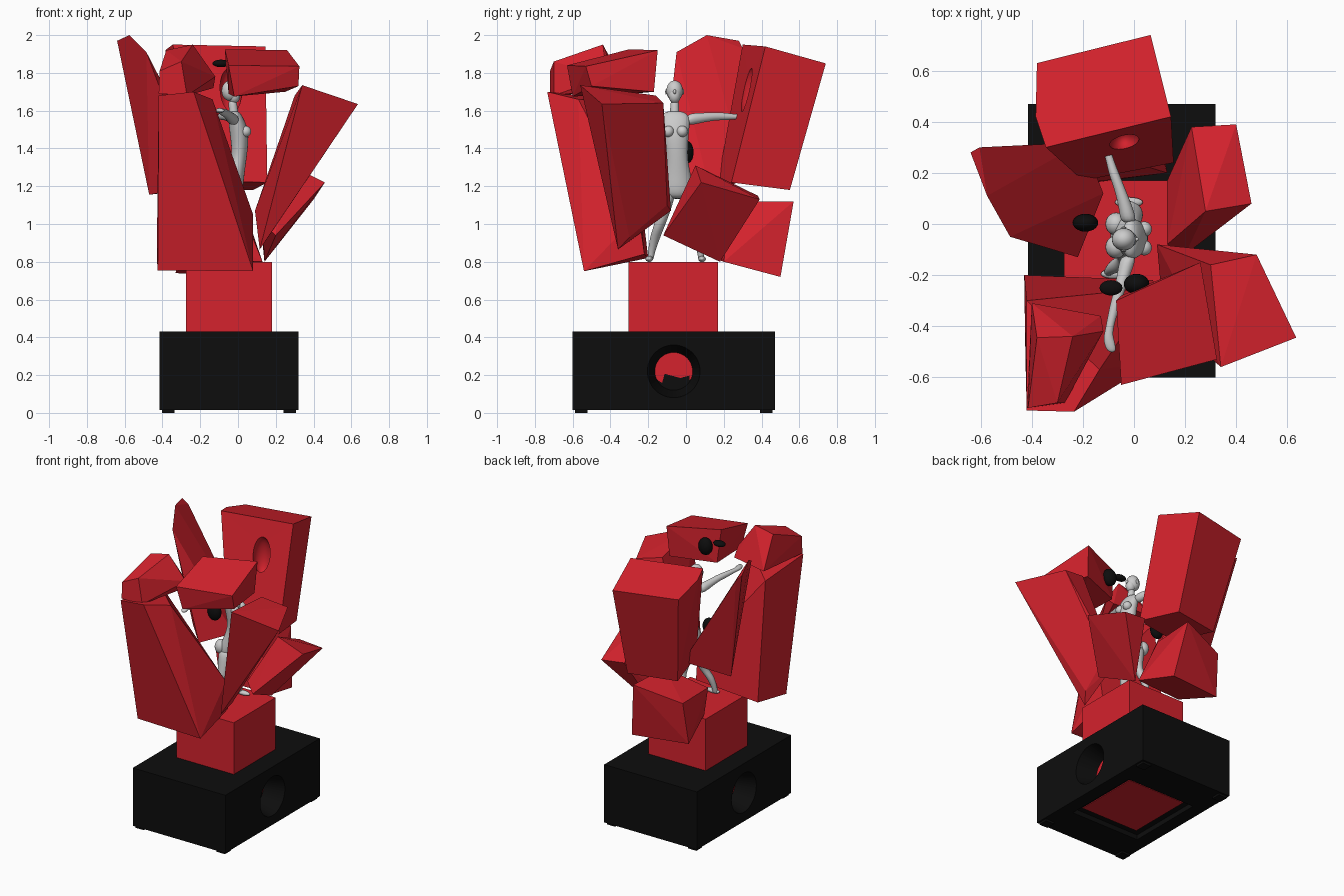
import bpy, bmesh, math
from mathutils import Vector, Matrix

cube = bpy.data.objects.get("Cube")
if cube:
    bpy.data.objects.remove(cube, do_unlink=True)


def material(name, rgb, rough=0.6):
    m = bpy.data.materials.new(name)
    m.use_nodes = True
    m.diffuse_color = (*rgb, 1)
    shader = next(n for n in m.node_tree.nodes if n.type == 'BSDF_PRINCIPLED')
    shader.inputs["Base Color"].default_value = (*rgb, 1)
    shader.inputs["Roughness"].default_value = rough
    return m


RED = material("red", (0.66, 0.016, 0.026))
BLACK = material("black", (0.004, 0.004, 0.004))
GREY = material("pale grey", (0.6, 0.6, 0.6))


def finish(name, bm, mat, smooth=False):
    bmesh.ops.recalc_face_normals(bm, faces=bm.faces)
    mesh = bpy.data.meshes.new(name)
    bm.to_mesh(mesh)
    bm.free()
    mesh.materials.append(mat)
    for p in mesh.polygons:
        p.use_smooth = smooth
    ob = bpy.data.objects.new(name, mesh)
    bpy.context.collection.objects.link(ob)
    return ob


def apply_modifiers(ob):
    graph = bpy.context.evaluated_depsgraph_get()
    mesh = bpy.data.meshes.new_from_object(ob.evaluated_get(graph))
    ob.modifiers.clear()
    ob.data = mesh


def box(name, low, high, mat):
    low, high = Vector(low), Vector(high)
    bm = bmesh.new()
    bmesh.ops.create_cube(bm, size=1)
    bmesh.ops.scale(bm, vec=high - low, verts=bm.verts)
    bmesh.ops.translate(bm, vec=(low + high) / 2, verts=bm.verts)
    return finish(name, bm, mat)


def block(name, *corners):
    """Rough stone: the convex shape around its corners."""
    bm = bmesh.new()
    for c in corners:
        bm.verts.new(c)
    result = bmesh.ops.convex_hull(bm, input=bm.verts)
    loose = [v for v in bm.verts if not v.link_faces]
    bmesh.ops.delete(bm, geom=loose, context='VERTS')
    bmesh.ops.dissolve_limit(bm, angle_limit=math.radians(4),
                             verts=bm.verts, edges=bm.edges)
    return finish(name, bm, RED)


def ball(name, centre, radii, mat):
    bm = bmesh.new()
    bmesh.ops.create_uvsphere(bm, u_segments=20, v_segments=12, radius=1)
    bmesh.ops.scale(bm, vec=radii, verts=bm.verts)
    bmesh.ops.translate(bm, vec=centre, verts=bm.verts)
    return finish(name, bm, mat, True)


def cone(name, centre, r_outer, r_inner, depth, side):
    """Frustum along x, its wide end facing the given side."""
    bm = bmesh.new()
    bmesh.ops.create_cone(bm, cap_ends=True, segments=48, radius1=r_inner,
                          radius2=r_outer, depth=depth)
    bmesh.ops.rotate(bm, matrix=Matrix.Rotation(side * math.pi / 2, 3, 'Y'),
                     verts=bm.verts)
    bmesh.ops.translate(bm, vec=centre, verts=bm.verts)
    return finish(name, bm, BLACK)


def carve(ob, *cutters):
    for c in cutters:
        c.hide_render = True
        mod = ob.modifiers.new("cut", 'BOOLEAN')
        mod.object, mod.operation, mod.solver = c, 'DIFFERENCE', 'EXACT'
    apply_modifiers(ob)
    for c in cutters:
        bpy.data.objects.remove(c, do_unlink=True)


def loft(name, axis, rings, segments=10):
    """Soft limb through elliptical rings (x, y, z, radius, radius)."""
    bm = bmesh.new()
    rows = []
    for x, y, z, ra, rb in rings:
        row = []
        for i in range(segments):
            a = math.tau * i / segments
            u, v = ra * math.cos(a), rb * math.sin(a)
            offset = (u, v, 0) if axis == 'Z' else (u, 0, v)
            row.append(bm.verts.new(Vector((x, y, z)) + Vector(offset)))
        rows.append(row)
    for a, b in zip(rows, rows[1:]):
        for i in range(segments):
            j = (i + 1) % segments
            bm.faces.new((a[i], a[j], b[j], b[i]))
    bm.faces.new(rows[0])
    bm.faces.new(rows[-1])
    ob = finish(name, bm, GREY, True)
    ob.modifiers.new("soft", 'SUBSURF').levels = 2
    apply_modifiers(ob)


# Plinth with countersunk side holes and a recess underneath
base = box("base", (-.415, -.6, .015), (.32, .47, .43), BLACK)
carve(base,
      cone("hole_left", (.251, -.065, .22), .14, .1, .142, 1),
      cone("hole_right", (-.346, -.065, .22), .14, .1, .142, -1),
      box("recess", (-.32, -.35, 0), (.225, .215, .05), BLACK))
box("pedestal", (-.275, -.305, .045), (.18, .17, .8), RED)
for x in (-.37, .275):
    for y in (-.555, .425):
        box("foot", (x - .033, y - .033, 0), (x + .033, y + .033, .02), BLACK)

# Ring of broken blocks
back = block("back_block",
             (-.38, .63, 1.86), (.065, .74, 1.85), (.145, .42, 1.94),
             (-.345, .3, 1.95), (-.385, .42, 1.92), (.08, .55, 1.18),
             (.155, .24, 1.22), (-.27, .48, 1.19), (-.2, .17, 1.23))
carve(back, ball("hand_hollow", (-.04, .33, 1.7), (.06, .06, .13), RED))
block("right_block",
      (-.64, .28, 1.97), (-.575, .11, 2), (-.485, -.05, 1.91),
      (-.605, .3, 1.93), (-.47, .16, 1.155), (-.22, -.13, 1.2),
      (-.12, .12, 1.2), (-.2, .32, 1.25))
block("front_right_block",
      (-.425, -.53, .755), (.08, -.54, .75), (.075, -.22, .84),
      (-.43, -.2, .82), (-.42, -.73, 1.68), (-.235, -.735, 1.7),
      (-.135, -.57, 1.66), (-.42, -.3, 1.65), (.08, -.25, 1.05))
block("front_right_cap",
      (-.415, -.72, 1.81), (-.3, -.7, 1.86), (-.38, -.445, 1.92),
      (-.24, -.44, 1.95), (-.12, -.42, 1.78), (-.42, -.72, 1.69),
      (-.27, -.7, 1.68), (-.4, -.31, 1.71), (-.13, -.36, 1.72))
block("front_top_block",
      (-.07, -.3, 1.925), (.26, -.15, 1.92), (-.05, -.63, 1.84),
      (.325, -.53, 1.835), (-.02, -.6, 1.675), (.32, -.5, 1.73),
      (-.05, -.28, 1.69), (.25, -.17, 1.7))
block("front_left_block",
      (.34, -.56, 1.735), (.635, -.445, 1.635), (.48, -.12, 1.64),
      (.3, -.16, 1.68), (.115, -.36, .865), (.16, -.3, .93),
      (.09, -.08, 1.07), (.16, -.1, 1.1))
block("left_block",
      (.46, .08, 1.22), (.28, .05, 1.31), (.4, .39, 1.13),
      (.225, .38, 1.15), (.14, .18, .8), (.2, -.12, .94),
      (.13, -.08, 1), (.13, .17, .9))
block("back_low_block",
      (.08, .5, .72), (-.33, .44, .74), (.13, .2, .8), (-.25, .15, .82),
      (.02, .57, 1.12), (-.31, .48, 1.04), (0, .24, 1.12), (-.28, .15, 1.02))

# Dark hollows on the inner faces
ball("dark_hollow_top", (.01, -.235, 1.81), (.05, .04, .06), BLACK)
ball("dark_hollow_side", (-.09, -.25, 1.85), (.045, .03, .02), BLACK)
ball("dark_hollow_right", (-.19, .005, 1.38), (.05, .035, .06), BLACK)

# Standing figure, chest towards +x, arms spread along y
loft("torso", 'Z', [
    (-.02, -.06, 1.6, .022, .035), (-.015, -.06, 1.575, .04, .09),
    (.005, -.057, 1.5, .055, .078), (.01, -.052, 1.42, .047, .066),
    (.005, -.047, 1.34, .042, .058), (-.02, -.045, 1.25, .055, .078),
    (-.035, -.045, 1.18, .066, .09), (-.04, -.045, 1.13, .05, .07)])
loft("neck", 'Z', [(-.02, -.06, 1.56, .03, .03), (-.025, -.06, 1.61, .024, .024),
                   (-.03, -.06, 1.66, .025, .025)])
ball("head", (-.04, -.06, 1.705), (.047, .044, .055), GREY)
ball("jaw", (-.022, -.06, 1.68), (.034, .032, .042), GREY)
ball("nose", (.008, -.06, 1.7), (.012, .008, .012), GREY)
for y in (-.093, -.02):
    ball("breast", (.04, y, 1.49), (.03, .03, .03), GREY)
for y in (-.09, 0):
    ball("buttock", (-.07, y, 1.2), (.042, .045, .05), GREY)
for y in (-.105, -.015):
    ball("ear", (-.04, y, 1.7), (.01, .005, .015), GREY)
loft("left_arm", 'Y', [
    (-.02, 0, 1.55, .036, .036), (-.03, .06, 1.56, .029, .03),
    (-.06, .15, 1.57, .022, .022), (-.08, .2, 1.57, .022, .022),
    (-.1, .27, 1.567, .014, .013), (-.11, .3, 1.57, .022, .014),
    (-.11, .345, 1.575, .015, .008)])
loft("right_arm", 'Y', [
    (-.02, -.12, 1.55, .036, .036), (-.035, -.18, 1.56, .029, .03),
    (-.06, -.27, 1.585, .022, .022), (-.075, -.32, 1.59, .022, .022),
    (-.1, -.42, 1.6, .014, .013), (-.1, -.455, 1.6, .024, .016),
    (-.085, -.505, 1.6, .02, .009)])
loft("left_leg", 'Z', [
    (-.035, 0, 1.2, .052, .046), (-.01, .02, 1.1, .046, .042),
    (.01, .05, .99, .03, .03), (-.025, .065, .93, .032, .03),
    (-.045, .08, .84, .017, .017), (-.045, .08, .8, .02, .018)])
loft("right_leg", 'Z', [
    (-.035, -.09, 1.2, .052, .046), (-.03, -.11, 1.1, .046, .042),
    (-.03, -.14, .99, .03, .03), (-.075, -.165, .93, .032, .03),
    (-.1, -.185, .84, .017, .017), (-.1, -.19, .8, .02, .018)])
ball("left_foot", (-.02, .085, .815), (.055, .02, .016), GREY)
ball("right_foot", (-.075, -.195, .815), (.055, .02, .016), GREY)
